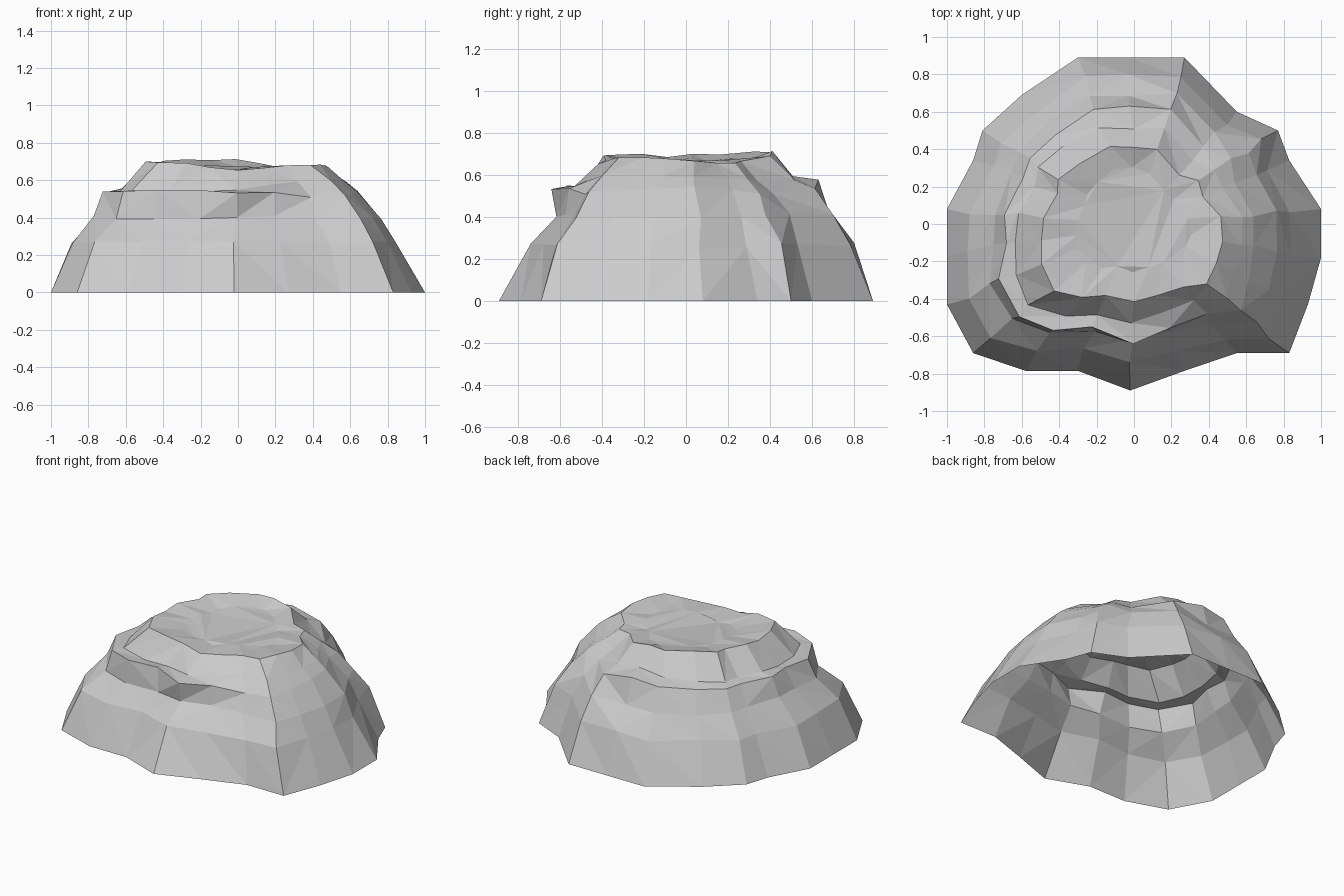
import bpy, bmesh, math, random

if "Cube" in bpy.data.objects:
    bpy.data.objects.remove(bpy.data.objects["Cube"])

random.seed(4)

# footprint of the rock, counter-clockwise from the right
FOOT = [(1, .08), (.83, .34), (.77, .5), (.55, .6), (.27, .89), (-.02, .89),
        (-.3, .89), (-.6, .69), (-.81, .5), (-.86, .34), (-1, .08), (-1, -.17),
        (-1, -.43), (-.86, -.69), (-.58, -.785), (-.3, -.785), (-.02, -.89),
        (.27, -.785), (.55, -.69), (.83, -.69), (.93, -.43), (1, -.18)]

# slope profiles every 45 degrees from +x: (share of footprint radius, height)
PROFILES = [
    [(.83, .26), (.77, .40), (.64, .54), (.57, .59), (.46, .67), (.30, .66)],  # right
    [(.90, .27), (.80, .41), (.68, .50), (.58, .57), (.44, .66), (.28, .66)],  # back right
    [(.89, .27), (.775, .40), (.70, .57), (.57, .585), (.45, .72), (.33, .68)],  # back
    [(.86, .26), (.77, .40), (.69, .53), (.62, .56), (.49, .70), (.33, .68)],  # back left
    [(.88, .26), (.75, .42), (.68, .53), (.62, .55), (.48, .69), (.30, .67)],  # left
    [(.88, .27), (.76, .40), (.73, .54), (.64, .54), (.50, .70), (.30, .66)],  # front left
    [(.84, .27), (.70, .40), (.71, .54), (.60, .54), (.47, .65), (.28, .65)],  # front
    [(.89, .27), (.78, .40), (.69, .51), (.58, .60), (.48, .69), (.30, .68)],  # front right
]


def slope(angle, level):
    """Blend the two profiles nearest to an angle."""
    t = (angle / (math.pi / 4)) % 8
    i = int(t) % 8
    f = t - int(t)
    a, b = PROFILES[i][level], PROFILES[(i + 1) % 8][level]
    return [p + (q - p) * f for p, q in zip(a, b)]


bm = bmesh.new()

# open bottom rim, then terraced rings up to the plateau
rings = [[bm.verts.new((x, y, 0)) for x, y in FOOT]]
for level in range(6):
    ring = []
    for x, y in FOOT:
        s, z = slope(math.atan2(y, x), level)
        s += random.uniform(-.012, .012)
        z += random.uniform(-.01, .01)
        turn = random.uniform(-.025, .025)
        c, d = s * math.cos(turn), s * math.sin(turn)
        ring.append(bm.verts.new((x * c - y * d, x * d + y * c, z)))
    rings.append(ring)

# faceted sides with irregular diagonals
n = len(FOOT)
for low, high in zip(rings, rings[1:]):
    for i in range(n):
        j = (i + 1) % n
        a, b, c, d = low[i], low[j], high[j], high[i]
        if random.random() < .5:
            tris = (a, b, c), (a, c, d)
        else:
            tris = (a, b, d), (b, c, d)
        for t in tris:
            bm.faces.new(t)

# gently uneven plateau
cap = bm.faces.new(rings[-1])
bmesh.ops.triangulate(bm, faces=[cap], ngon_method='BEAUTY')

mesh = bpy.data.meshes.new("rock_mound")
bm.to_mesh(mesh)
bm.free()
rock = bpy.data.objects.new("rock_mound", mesh)
bpy.context.collection.objects.link(rock)
